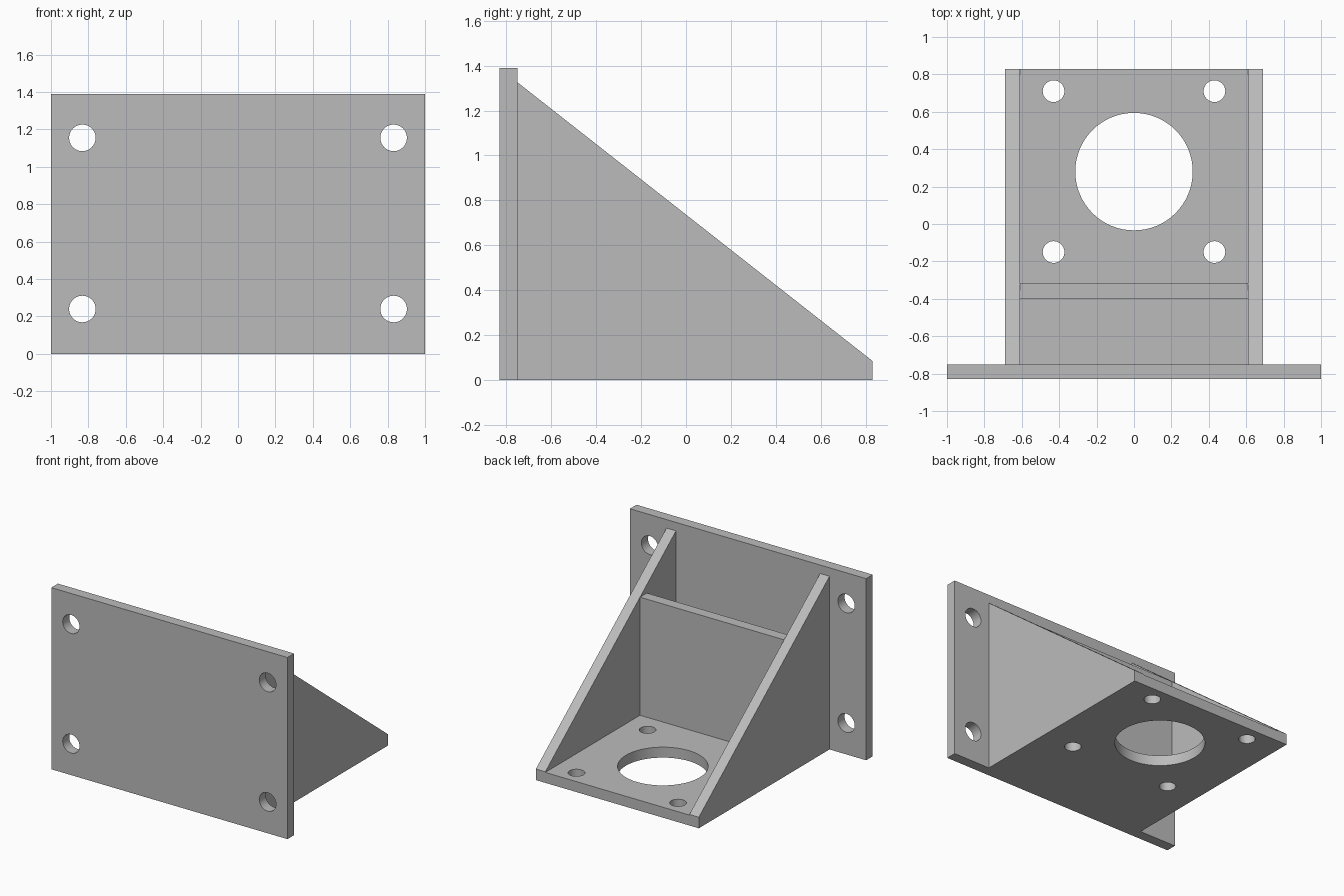
import bpy
import bmesh
import math
from mathutils import Matrix

cube = bpy.data.objects.get("Cube")
if cube:
    bpy.data.objects.remove(cube, do_unlink=True)

grey = bpy.data.materials.new("plain grey")
grey.use_nodes = True
colour = (0.5, 0.5, 0.5, 1)
grey.diffuse_color = colour
grey.node_tree.nodes["Principled BSDF"].inputs["Base Color"].default_value = colour

T = 0.08            # sheet thickness
BACK = 0.83         # half depth
WALL = -BACK + T    # rear face of the mounting plate
OUT = 0.69          # outer half width of the bracket
RIB = -0.315        # rear face of the cross rib
SLOPE_TOP, SLOPE_END = 1.325, 0.085


def finish(name, bm):
    bmesh.ops.recalc_face_normals(bm, faces=bm.faces)
    mesh = bpy.data.meshes.new(name)
    bm.to_mesh(mesh)
    bm.free()
    obj = bpy.data.objects.new(name, mesh)
    bpy.context.collection.objects.link(obj)
    mesh.materials.append(grey)
    return obj


def box(name, low, high):
    bm = bmesh.new()
    bmesh.ops.create_cube(bm, size=1)
    for v in bm.verts:
        v.co = [a if c < 0 else b for c, a, b in zip(v.co, low, high)]
    return finish(name, bm)


def drill(obj, holes, axis):
    """Cut round holes, each a centre and a radius, along an axis."""
    turn = Matrix.Rotation(math.pi / 2, 4, 'X') if axis == 'Y' else Matrix()
    bm = bmesh.new()
    for centre, radius in holes:
        bmesh.ops.create_cone(bm, cap_ends=True, segments=64, radius1=radius, radius2=radius,
                              depth=4 * T, matrix=Matrix.Translation(centre) @ turn)
    cutter = finish(obj.name + "_cutter", bm)
    cutter.hide_render = True
    mod = obj.modifiers.new("holes", 'BOOLEAN')
    mod.operation = 'DIFFERENCE'
    mod.solver = 'EXACT'
    mod.object = cutter
    bpy.ops.object.select_all(action='DESELECT')
    bpy.context.view_layer.objects.active = obj
    obj.select_set(True)
    bpy.ops.object.modifier_apply(modifier=mod.name)
    bpy.data.objects.remove(cutter, do_unlink=True)
    bpy.ops.object.shade_smooth_by_angle(angle=math.radians(30))


# Upright mounting plate with four bolt holes
plate = box("mounting_plate", (-1, -BACK, 0), (1, WALL, 1.39))
drill(plate, [((x, -BACK + T / 2, z), 0.071) for x in (-0.832, 0.832) for z in (0.24, 1.155)], 'Y')

# Base shelf with a large bore and four screw holes
shelf = box("base_shelf", (-OUT, WALL, 0), (OUT, BACK, T))
screws = [((x, y, T / 2), 0.058) for x in (-0.43, 0.43) for y in (-0.15, 0.71)]
drill(shelf, screws + [((0, 0.28, T / 2), 0.314)], 'Z')

# Sloping side gussets
for side, name in ((1, "left_gusset"), (-1, "right_gusset")):
    bm = bmesh.new()
    outline = [(WALL, T), (BACK, T), (BACK, SLOPE_END), (WALL, SLOPE_TOP)]
    face = bm.faces.new([bm.verts.new((side * OUT, y, z)) for y, z in outline])
    ext = bmesh.ops.extrude_face_region(bm, geom=[face])
    moved = [g for g in ext["geom"] if isinstance(g, bmesh.types.BMVert)]
    bmesh.ops.translate(bm, vec=(-side * T, 0, 0), verts=moved)
    finish(name, bm)

# Cross rib whose rear top edge meets the slope
rib_top = SLOPE_TOP + (SLOPE_END - SLOPE_TOP) * (RIB - WALL) / (BACK - WALL)
box("cross_rib", (T - OUT, RIB - 0.083, T), (OUT - T, RIB, rib_top))
